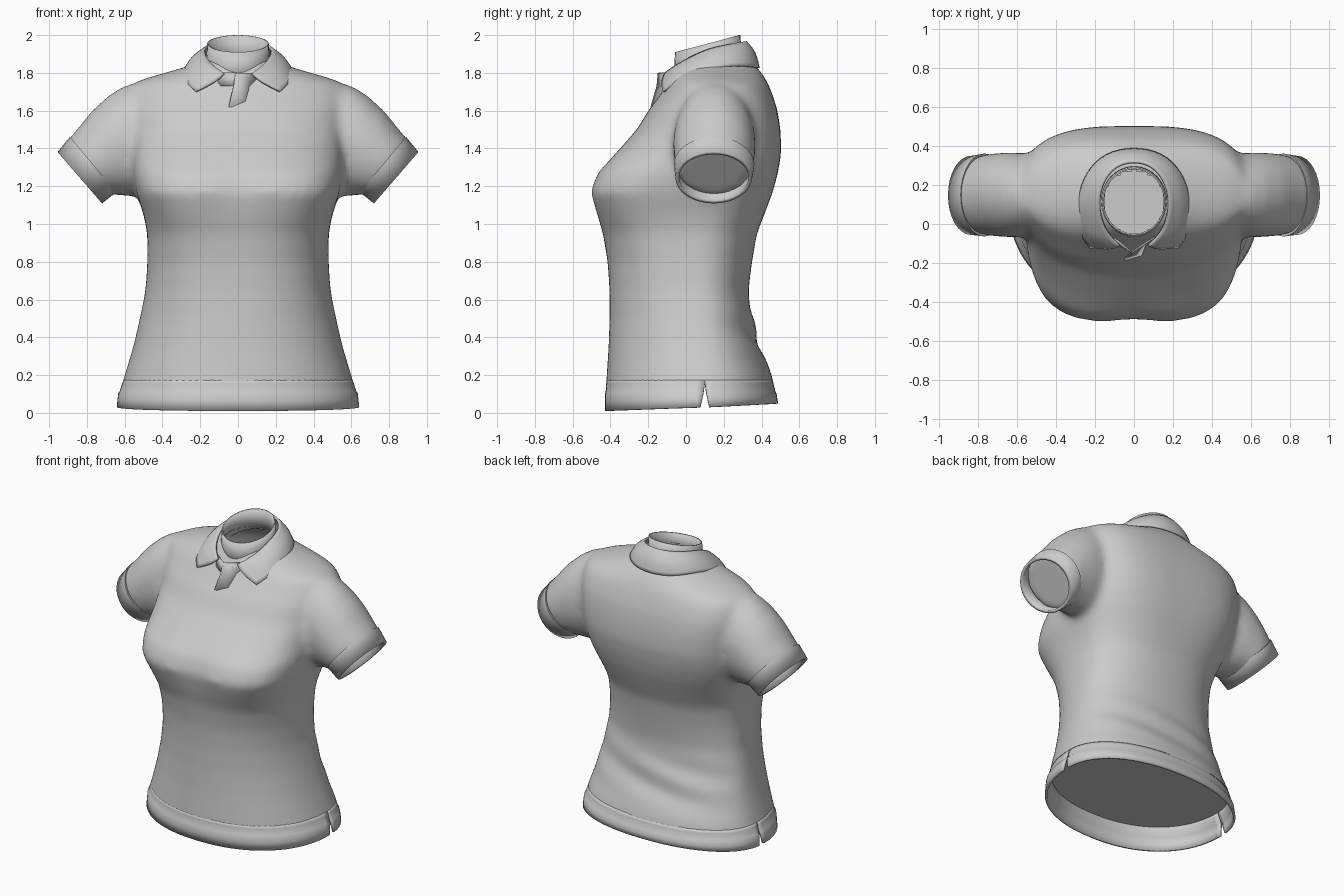
import bpy, bmesh, math
from mathutils import Vector

if "Cube" in bpy.data.objects:
    bpy.data.objects.remove(bpy.data.objects["Cube"], do_unlink=True)

fabric = bpy.data.materials.new("light_grey_fabric")
fabric.use_nodes = True
fabric.diffuse_color = (0.6, 0.6, 0.6, 1)
fabric.node_tree.nodes["Principled BSDF"].inputs["Base Color"].default_value = (0.6, 0.6, 0.6, 1)


def loft(bm, rings, closed=True, caps=False):
    """Bridge successive rings of points with quads."""
    rows = [[bm.verts.new(p) for p in ring] for ring in rings]
    n = len(rows[0])
    for a, b in zip(rows, rows[1:]):
        for i in range(n if closed else n - 1):
            j = (i + 1) % n
            bm.faces.new((a[i], a[j], b[j], b[i]))
    if caps:
        bm.faces.new(rows[0][::-1])
        bm.faces.new(rows[-1])


def finish(name, bm, thickness=0.0, subdivide=0):
    bmesh.ops.recalc_face_normals(bm, faces=bm.faces)
    mesh = bpy.data.meshes.new(name)
    bm.to_mesh(mesh)
    bm.free()
    mesh.materials.append(fabric)
    obj = bpy.data.objects.new(name, mesh)
    bpy.context.collection.objects.link(obj)
    bpy.ops.object.select_all(action="DESELECT")
    obj.select_set(True)
    bpy.context.view_layer.objects.active = obj
    bpy.ops.object.shade_smooth_by_angle(angle=math.radians(40))
    if subdivide:
        sub = obj.modifiers.new("soften", "SUBSURF")
        sub.levels = sub.render_levels = subdivide
        sub.boundary_smooth = "PRESERVE_CORNERS"
    if thickness:
        obj.modifiers.new("cloth", "SOLIDIFY").thickness = thickness
    return obj


# Torso sections: height, half width, front y, back y, side y, front and back squareness
SECTIONS = [
    (0.00, .64, -.425, .49, .10, 2.2, 2.2), (0.10, .63, -.425, .475, .10, 2.2, 2.2),
    (0.20, .60, -.42, .455, .10, 2.2, 2.2), (0.35, .555, -.41, .39, .09, 2.2, 2.2),
    (0.50, .52, -.405, .35, .08, 2.2, 2.2), (0.65, .49, -.405, .33, .07, 2.3, 2.2),
    (0.80, .48, -.415, .35, .06, 2.4, 2.2), (0.95, .48, -.44, .375, .06, 2.7, 2.3),
    (1.05, .50, -.475, .415, .06, 3.1, 2.5), (1.17, .54, -.512, .46, .08, 3.5, 2.7),
    (1.27, .56, -.475, .487, .10, 3.2, 2.9), (1.38, .565, -.37, .505, .12, 2.8, 3.1),
    (1.50, .58, -.26, .50, .14, 2.5, 3.1), (1.60, .59, -.20, .485, .15, 2.4, 3.0),
    (1.68, .59, -.14, .46, .15, 2.2, 2.8), (1.745, .57, -.095, .435, .15, 2.1, 2.4),
    (1.785, .45, -.075, .41, .15, 2.0, 2.1), (1.825, .29, -.05, .385, .15, 2.0, 2.0),
    (1.87, .19, -.03, .33, .14, 2.0, 2.0)]


def section(z):
    """Blend the two sections around a height."""
    for a, b in zip(SECTIONS, SECTIONS[1:]):
        if z <= b[0]:
            t = (z - a[0]) / (b[0] - a[0])
            return [p + (q - p) * t for p, q in zip(a, b)]
    return SECTIONS[-1]


def torso_point(z, angle, grow=0.0):
    _, w, front, back, mid, front_power, back_power = section(z)
    c, s = math.cos(angle), math.sin(angle)
    n = front_power if s < 0 else back_power
    depth = (mid - front if s < 0 else back - mid) + grow
    x = math.copysign(abs(c) ** (2 / n), c) * (w + grow)
    y = mid + math.copysign(abs(s) ** (2 / n), s) * depth
    if s > 0:  # diagonal folds over the lower back
        y += .016 * s * math.sin(30 * z - 6 * x) * math.exp(-((z - .42) / .14) ** 2)
    else:      # shallow dip between the bust
        y += .018 * math.exp(-(x / .13) ** 2 - ((z - 1.2) / .15) ** 2)
    return Vector((x, y, z))


def sleeve_ring(side, top, bottom, y, depth, grow=0.0, n=32):
    top, bottom = Vector(top), Vector(bottom)
    mid, arm = (top + bottom) / 2, (top - bottom) / 2
    arm *= 1 + grow / arm.length
    ring = []
    for i in range(n):
        a = math.tau * i / n
        p = mid + arm * math.cos(a)
        ring.append((side * p.x, y + (depth + grow) * math.sin(a), p.y))
    return ring


# Shirt body: torso and both sleeves fused into one soft surface
bm = bmesh.new()
heights = [1.87 * i / 56 for i in range(-3, 57)]
loft(bm, [[torso_point(z, math.tau * i / 72) for i in range(72)] for z in heights], caps=True)
SLEEVE = [((.38, 1.75), (.38, 1.24), .15, .19), ((.60, 1.735), (.54, 1.15), .15, .215),
          ((.68, 1.685), (.59, 1.145), .15, .22), ((.77, 1.605), (.625, 1.15), .15, .215),
          ((.85, 1.505), (.645, 1.16), .15, .21), ((.915, 1.43), (.675, 1.145), .148, .2)]
for side in (-1, 1):
    loft(bm, [sleeve_ring(side, *r) for r in SLEEVE], caps=True)
rough = finish("rough_body", bm)
fuse = rough.modifiers.new("fuse", "REMESH")
fuse.mode, fuse.voxel_size = "VOXEL", .02
relax = rough.modifiers.new("relax", "SMOOTH")
relax.factor, relax.iterations = .5, 18

# Trim the body flat above the hem and open the neck
bm = bmesh.new()
bm.from_mesh(rough.evaluated_get(bpy.context.evaluated_depsgraph_get()).to_mesh())
bpy.data.objects.remove(rough, do_unlink=True)
bmesh.ops.bisect_plane(bm, geom=bm.verts[:] + bm.edges[:] + bm.faces[:],
                       plane_co=(0, 0, .17), plane_no=(0, 0, 1), clear_inner=True)
bmesh.ops.holes_fill(bm, edges=[e for e in bm.edges if e.is_boundary], sides=0)
throat = []
for f in bm.faces:
    c = f.calc_center_median()
    if c.z > 1.6 and (c.x / .158) ** 2 + ((c.y - .115) / .166) ** 2 < 1:
        throat.append(f)
bmesh.ops.delete(bm, geom=throat, context="FACES")
finish("shirt_body", bm)

# Sleeve cuffs
for side, name in ((-1, "right_cuff"), (1, "left_cuff")):
    bm = bmesh.new()
    inner = ((.885, 1.455), (.65, 1.175), .149, .205)
    outer = ((.95, 1.375), (.725, 1.115), .147, .195)
    loft(bm, [sleeve_ring(side, *inner, -.012), sleeve_ring(side, *inner, .008),
              sleeve_ring(side, *outer, .008)])
    finish(name, bm, .02)

# Hem: front and back halves parted by tapering side slits
for start, name in ((math.pi, "front_hem"), (0, "back_hem")):
    bm = bmesh.new()
    rows = []
    for k, grow in ((.175, -.001), (.155, .0), (.112, .001), (.105, .005), (.06, .005), (0, .005)):
        gap = max(0, .16 - k) * .15
        row = []
        for i in range(49):
            u = i / 48
            z = k
            if k < .1:  # the lower edge rises toward the back
                edge = .03 + .02 * math.sin(start + math.pi * u)
                z = edge + (.1 - edge) * k / .1
            p = torso_point(z, start + math.pi * u, grow)
            limit = section(z)[4]
            p.y = min(p.y, limit - gap) if start else max(p.y, limit + gap)
            row.append(p)
        rows.append(row)
    loft(bm, rows, closed=False)
    finish(name, bm, .015)

# Collar stand with a forward-sloping rim
bm = bmesh.new()
rings = []
for drop, r in ((.14, .172), (.07, .167), (0, .163)):
    ring = []
    for i in range(32):
        a = math.tau * i / 32
        s = math.sin(a)
        ring.append((r * math.cos(a), .115 + (r + .01) * s, 1.955 + .045 * s - drop))
    rings.append(ring)
loft(bm, rings)
finish("collar_stand", bm, .008)

# Folded collar: half outlines mirrored around the neck
FOLD = [(0, .33, 1.97), (.1, .305, 1.965), (.17, .21, 1.95), (.185, .1, 1.925),
        (.165, 0, 1.875), (.125, -.07, 1.835), (.075, -.115, 1.80)]
EDGE = [(0, .4, 1.825), (.15, .37, 1.83), (.25, .27, 1.845), (.295, .13, 1.825),
        (.295, .02, 1.785), (.28, -.06, 1.75), (.225, -.125, 1.705)]


def mirrored(half):
    return [(-x, y, z) for x, y, z in half[:0:-1]] + list(half)


bm = bmesh.new()
middle = []
for f, e in zip(FOLD, EDGE):
    m = (Vector(f) + Vector(e)) / 2
    middle.append(m + Vector((m.x * .08, (m.y - .13) * .08, .012)))
middle[-1] = Vector((.115, -.135, 1.758))
loft(bm, [mirrored(FOLD), mirrored(middle), mirrored(EDGE)], closed=False)
finish("collar", bm, .014, 2)

# Overlapping placket flaps below the throat, their far edges sunk in the body
FLAPS = {
    "placket_flap": ([(-.01, -.15, 1.80), (-.022, -.156, 1.73), (-.048, -.188, 1.62)],
                     [(.11, -.07, 1.80), (.10, -.08, 1.73), (.06, -.165, 1.62)]),
    "placket_underlap": ([(-.01, -.14, 1.80), (-.015, -.145, 1.73)],
                         [(-.1, -.07, 1.80), (-.11, -.08, 1.73)])}
for name, sides in FLAPS.items():
    bm = bmesh.new()
    loft(bm, sides, closed=False)
    finish(name, bm, .008)
